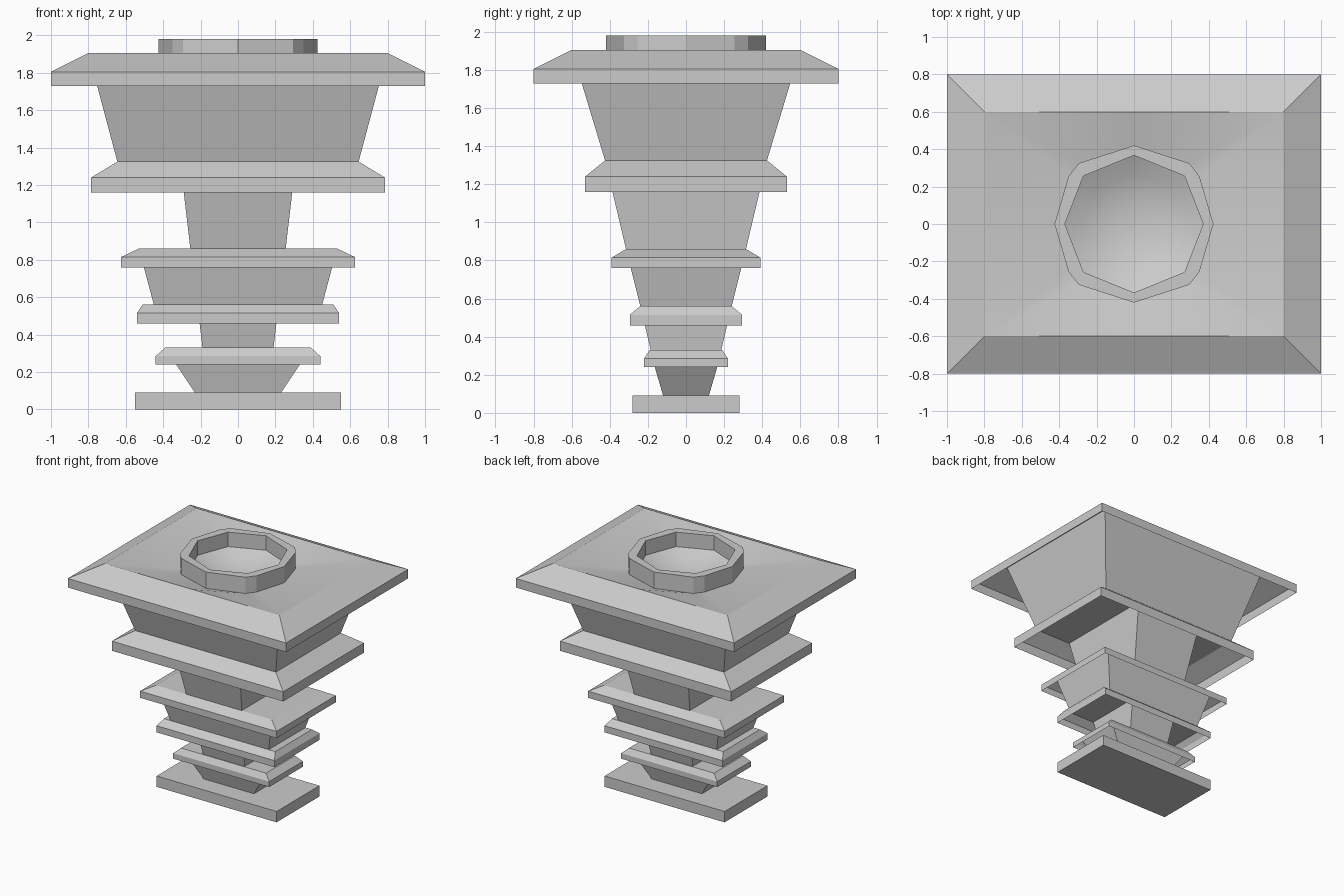
import bpy
import bmesh

if "Cube" in bpy.data.objects:
    bpy.data.objects.remove(bpy.data.objects["Cube"])


def loft(name, rings, cap_start=False, cap_end=False, smooth=False):
    """Skin a stack of closed rings; coincident points are merged."""
    bm = bmesh.new()
    loops = [[bm.verts.new(p) for p in ring] for ring in rings]
    n = len(rings[0])
    for a, b in zip(loops, loops[1:]):
        for i in range(n):
            j = (i + 1) % n
            bm.faces.new((a[i], a[j], b[j], b[i]))
    if cap_start:
        bm.faces.new(loops[0][::-1])
    if cap_end:
        bm.faces.new(loops[-1])
    bmesh.ops.remove_doubles(bm, verts=bm.verts, dist=0.0005)
    for f in bm.faces:
        f.smooth = smooth
    mesh = bpy.data.meshes.new(name)
    bm.to_mesh(mesh)
    bm.free()
    obj = bpy.data.objects.new(name, mesh)
    bpy.context.collection.objects.link(obj)
    return obj


def rect(hx, hy, z):
    return [(-hx, -hy, z), (hx, -hy, z), (hx, hy, z), (-hx, hy, z)]


# Base plate
loft("base_plate", [rect(0.55, 0.28, 0), rect(0.55, 0.28, 0.09)], True, True)

# Tapered necks, each running up inside the skirt above: (hx, hy, z) bottom and top
necks = [
    ((0.23, 0.12, 0.09), (0.39, 0.19, 0.33)),
    ((0.19, 0.185, 0.33), (0.217, 0.24, 0.56)),
    ((0.45, 0.24, 0.56), (0.53, 0.315, 0.86)),
    ((0.255, 0.315, 0.86), (0.309, 0.425, 1.325)),
    ((0.645, 0.425, 1.325), (0.80, 0.60, 1.905)),
]
for i, (lo, hi) in enumerate(necks, 1):
    loft(f"neck_{i}", [rect(*lo), rect(*hi)])

# Overhanging skirts, open below: outer half sizes, bottom z, shoulder z, top ring
skirts = [
    (0.44, 0.22, 0.24, 0.285, (0.39, 0.19, 0.33)),
    (0.54, 0.295, 0.46, 0.515, (0.51, 0.24, 0.56)),
    (0.625, 0.39, 0.76, 0.815, (0.53, 0.315, 0.86)),
    (0.785, 0.53, 1.16, 1.24, (0.645, 0.425, 1.325)),
    (1.0, 0.80, 1.73, 1.805, (0.80, 0.60, 1.905)),
]
for i, (hx, hy, z0, z1, top) in enumerate(skirts, 1):
    loft(f"skirt_{i}", [rect(hx, hy, z0), rect(hx, hy, z1), rect(*top)],
         cap_end=i < len(skirts))


def twelve(axis, diag_a, diag_b, z):
    """Ring of one point per axis and two per diagonal, from its first quadrant."""
    pts = []
    for sx, sy, order in ((1, 1, 1), (-1, 1, -1), (-1, -1, 1), (1, -1, -1)):
        quad = [(axis[0], 0), diag_a, diag_b, (0, axis[1])][::order]
        pts += [(sx * x, sy * y, z) for x, y in quad[:3]]
    return pts


def outer(z):
    return twelve((0.425, 0.42), (0.35, 0.255), (0.295, 0.325), z)


def inner(z, s=1.0):
    d = (0.27 * s, 0.257 * s)
    return twelve((0.37 * s, 0.367 * s), d, d, z)


# Shallow dished top between the skirt edge and the collar
corner = (0.80, 0.60)
loft("dished_top", [twelve(corner, corner, corner, 1.905), outer(1.845)], smooth=True)

# Raised collar: outer wall, rim, inner wall
loft("collar", [outer(1.845), outer(1.98), inner(1.98), inner(1.86)])

# Rounded bowl floor inside the collar
loft("bowl", [inner(1.86), inner(1.815, 0.75), inner(1.785, 0.5), inner(1.77, 0.25),
              inner(1.765, 0.0)], smooth=True)
